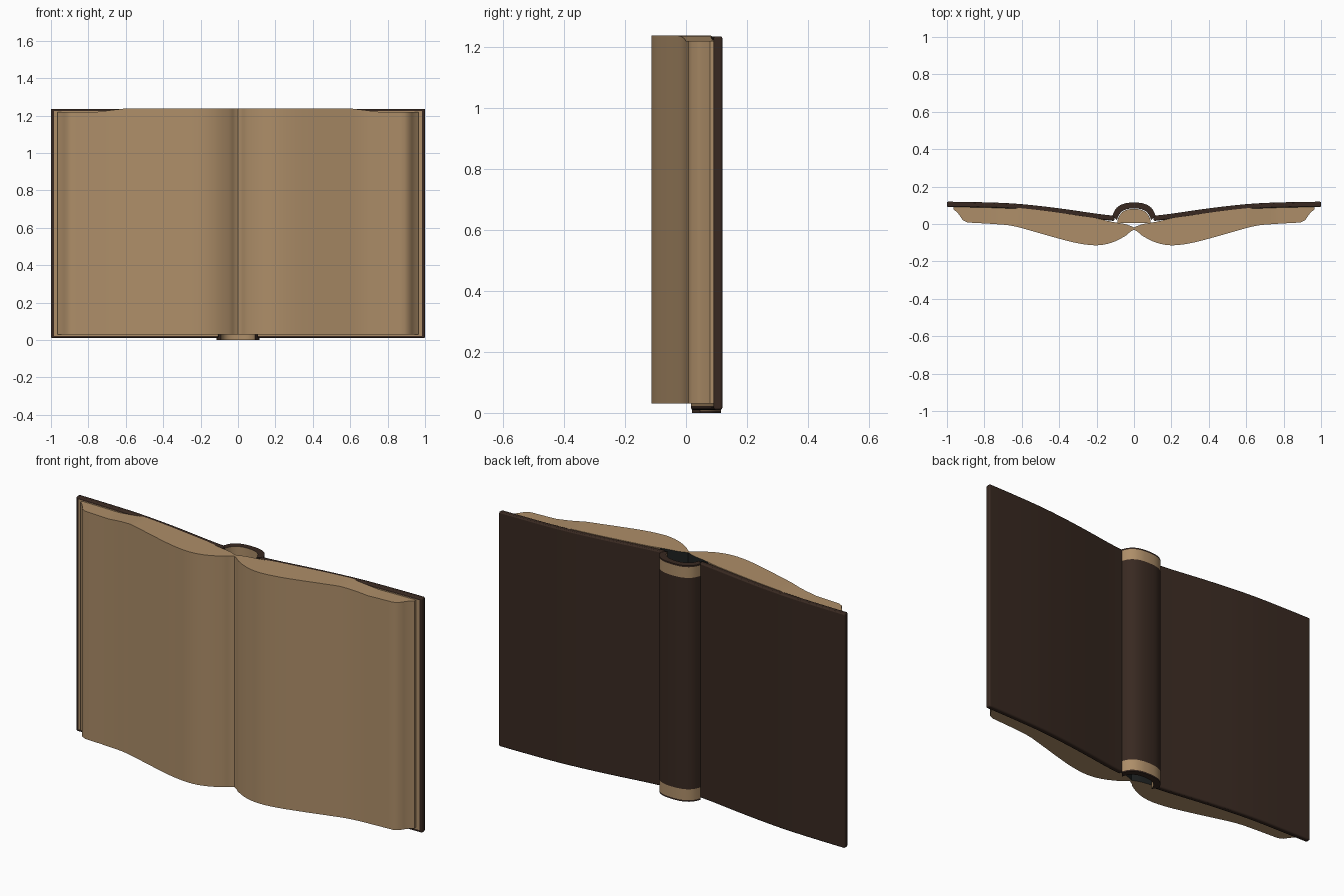
import bpy, bmesh, math

if "Cube" in bpy.data.objects:
    bpy.data.objects.remove(bpy.data.objects["Cube"])


def mat(name, rgb):
    m = bpy.data.materials.new(name)
    m.diffuse_color = (*rgb, 1)
    m.use_nodes = True
    m.node_tree.nodes["Principled BSDF"].inputs["Base Color"].default_value = m.diffuse_color
    return m


PAPER = mat("aged paper", (0.42, 0.27, 0.14))
LEATHER = mat("dark leather", (0.040, 0.022, 0.015))
SHADOW = mat("black glue", (0.012, 0.014, 0.014))


def smooth(pts, steps=4):
    """Catmull-Rom interpolation through tuples of any size."""
    out = []
    p = [pts[0]] + pts + [pts[-1]]
    for i in range(1, len(p) - 2):
        for s in range(steps):
            t = s / steps
            out.append(tuple(
                0.5 * (2 * b + (c - a) * t + (2 * a - 5 * b + 4 * c - d) * t * t
                       + (3 * b - a - 3 * c + d) * t ** 3)
                for a, b, c, d in zip(p[i - 1], p[i], p[i + 1], p[i + 2])))
    return out + [pts[-1]]


def slab(name, front, back, zs, rule, mats, bevel=0):
    """Sheet between a front and a back curve (x, y lists), raised through levels zs."""
    bm = bmesh.new()
    n = len(front)
    F = [[bm.verts.new((x, y, z)) for x, y in front] for z in zs]
    B = [[bm.verts.new((x, y, z)) for x, y in back] for z in zs]

    def face(vs, side):
        f = bm.faces.new(vs)
        f.material_index = rule(side, f.calc_center_median())

    for k in range(len(zs) - 1):
        for i in range(n - 1):
            face((F[k][i], F[k][i + 1], F[k + 1][i + 1], F[k + 1][i]), "front")
            face((B[k][i + 1], B[k][i], B[k + 1][i], B[k + 1][i + 1]), "back")
        for i in (0, n - 1):
            face((F[k][i], B[k][i], B[k + 1][i], F[k + 1][i]), "edge")
    for k in (0, -1):
        for i in range(n - 1):
            face((F[k][i], F[k][i + 1], B[k][i + 1], B[k][i]), "end")
    bmesh.ops.recalc_face_normals(bm, faces=bm.faces)
    me = bpy.data.meshes.new(name)
    bm.to_mesh(me)
    bm.free()
    ob = bpy.data.objects.new(name, me)
    bpy.context.collection.objects.link(ob)
    for m in mats:
        me.materials.append(m)
    if bevel:
        b = ob.modifiers.new("bevel", "BEVEL")
        b.width, b.segments, b.limit_method = bevel, 2, "ANGLE"
        b.angle_limit = math.radians(50)
    bpy.ops.object.select_all(action="DESELECT")
    ob.select_set(True)
    bpy.context.view_layer.objects.active = ob
    bpy.ops.object.shade_smooth_by_angle(angle=math.radians(40))
    return ob


# Half outline of the page block: x, front y, back y
half = smooth([(0, -0.03, -0.018), (0.02, -0.042, -0.01), (0.05, -0.066, 0.0),
               (0.12, -0.1, 0.012), (0.2, -0.114, 0.03), (0.3, -0.103, 0.045),
               (0.42, -0.073, 0.063), (0.55, -0.036, 0.079), (0.65, -0.01, 0.088),
               (0.75, 0.0, 0.093), (0.89, 0.008, 0.095)])
half += [(0.915, 0.02, 0.095), (0.93, 0.042, 0.095), (0.945, 0.062, 0.095),
         (0.965, 0.078, 0.095)]
for side, label in ((-1, "left"), (1, "right")):
    pages = slab(label + "_pages",
                 [(side * x, f) for x, f, b in half],
                 [(side * x, b) for x, f, b in half],
                 [0.03, 0.04, 1.225, 1.238],
                 lambda s, c: 1 if s == "back" and abs(c.x) < 0.13 else 0,
                 [PAPER, SHADOW])
    # page tops drop a little toward the outer edge
    for v in pages.data.vertices:
        if v.co.z > 1.2:
            v.co.z -= 0.018 * min(1, max(0, (abs(v.co.x) - 0.6) / 0.15))

    # Cover board, with a paper lining on the inside: x, outer y
    board = smooth([(0.105, 0.044), (0.2, 0.055), (0.35, 0.077), (0.5, 0.096),
                    (0.65, 0.11), (0.8, 0.116), (0.97, 0.119)], 3)
    board += [(0.985, 0.119), (1.0, 0.119)]
    slab(label + "_cover",
         [(side * x, y - 0.028) for x, y in board],
         [(side * x, y) for x, y in board],
         [0.01, 0.022, 1.224, 1.236],
         lambda s, c: 1 if (s == "front" and abs(c.x) < 0.984
                            and 0.023 < c.z < 1.223) else 0,
         [LEATHER, PAPER], 0.006)

# Rounded spine with paper-coloured bands at head and tail
right = smooth([(0, 0.115), (0.04, 0.112), (0.075, 0.1), (0.1, 0.078), (0.115, 0.046)], 3)
outer = [(-x, y) for x, y in right[:0:-1]] + right
inner = [(x * 0.8, 0.02 + (y - 0.046) * 0.92) for x, y in outer]
slab("spine", inner, outer, [0.0, 0.008, 0.065, 1.17, 1.226, 1.234],
     lambda s, c: 1 if s == "front" or (s == "back" and (0.008 < c.z < 0.065
                                                        or 1.17 < c.z < 1.226)) else 0,
     [LEATHER, PAPER])

# Folded page backs filling the hollow spine
fill = [(x * 0.97, y - 0.003) for x, y in inner]
slab("spine_filling", [(x, 0.005) for x, y in fill], fill, [0.07, 1.17],
     lambda s, c: 0, [PAPER])
